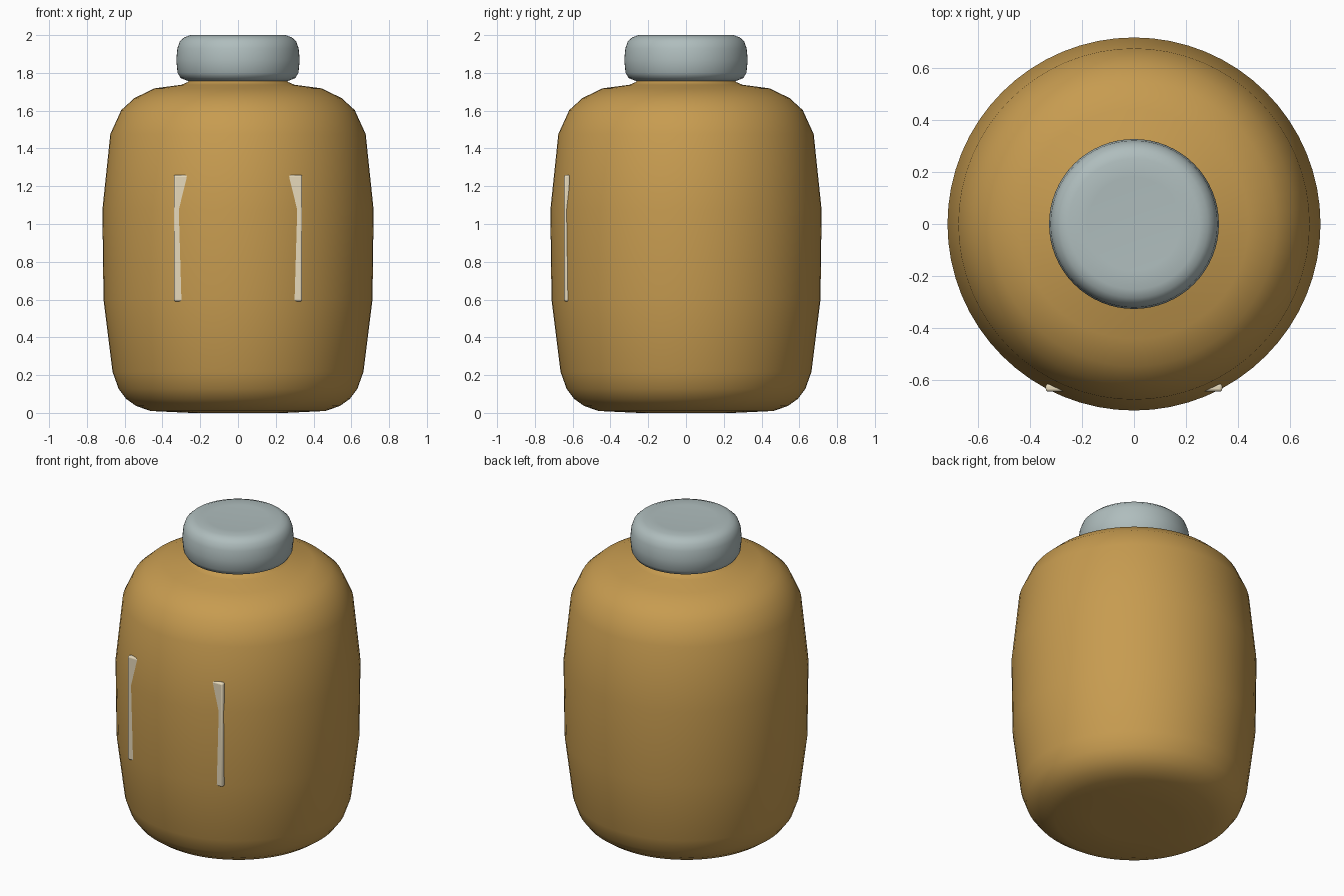
import bpy, bmesh, math

if "Cube" in bpy.data.objects:
    bpy.data.objects.remove(bpy.data.objects["Cube"])


def colour(obj, name, rgb):
    mat = bpy.data.materials.new(name)
    mat.diffuse_color = (*rgb, 1)
    mat.use_nodes = True
    mat.node_tree.nodes["Principled BSDF"].inputs["Base Color"].default_value = mat.diffuse_color
    obj.data.materials.append(mat)


def lathe(name, profile, segments=64):
    """Spin an (r, z) profile that starts and ends on the axis."""
    bm = bmesh.new()
    verts = [bm.verts.new((r, 0, z)) for r, z in profile]
    edges = [bm.edges.new(pair) for pair in zip(verts, verts[1:])]
    bmesh.ops.spin(bm, geom=verts + edges, cent=(0, 0, 0), axis=(0, 0, 1),
                   angle=2 * math.pi, steps=segments, use_duplicate=False)
    bmesh.ops.remove_doubles(bm, verts=bm.verts, dist=1e-4)
    bmesh.ops.recalc_face_normals(bm, faces=bm.faces)
    for f in bm.faces:
        f.smooth = True
    mesh = bpy.data.meshes.new(name)
    bm.to_mesh(mesh)
    bm.free()
    obj = bpy.data.objects.new(name, mesh)
    bpy.context.collection.objects.link(obj)
    return obj


# Jar body: rounded base, bulging wall, soft shoulder
body = lathe("jar_body", [
    (0, 0), (0.25, 0), (0.463, 0.01), (0.54, 0.037), (0.592, 0.074),
    (0.632, 0.127), (0.664, 0.217), (0.712, 0.6), (0.718, 1.075),
    (0.676, 1.476), (0.618, 1.603), (0.548, 1.667), (0.442, 1.718),
    (0.3, 1.737), (0.265, 1.752), (0.255, 1.765), (0, 1.765)])
colour(body, "amber", (0.57, 0.33, 0.08))

# Lid: pillowy disc with a slight dish on top
lid = lathe("lid", [
    (0, 1.757), (0.265, 1.757), (0.304, 1.773), (0.32, 1.8), (0.327, 1.868),
    (0.321, 1.93), (0.308, 1.967), (0.285, 1.988), (0.252, 2.0),
    (0.18, 1.998), (0, 1.992)])
colour(lid, "pale_grey", (0.43, 0.51, 0.51))

# Flat label plate, sunk into the body so only its side edges show
bpy.ops.mesh.primitive_cube_add(size=1, location=(0, -0.63, 0.925))
label = bpy.context.object
label.name = "label"
label.scale = (0.68, 0.03, 0.67)
bpy.ops.object.transform_apply(location=False, rotation=False, scale=True)
bevel = label.modifiers.new("bevel", "BEVEL")
bevel.width = 0.01
bevel.segments = 3
bpy.ops.object.shade_smooth_by_angle()
colour(label, "cream", (0.8, 0.7, 0.5))
